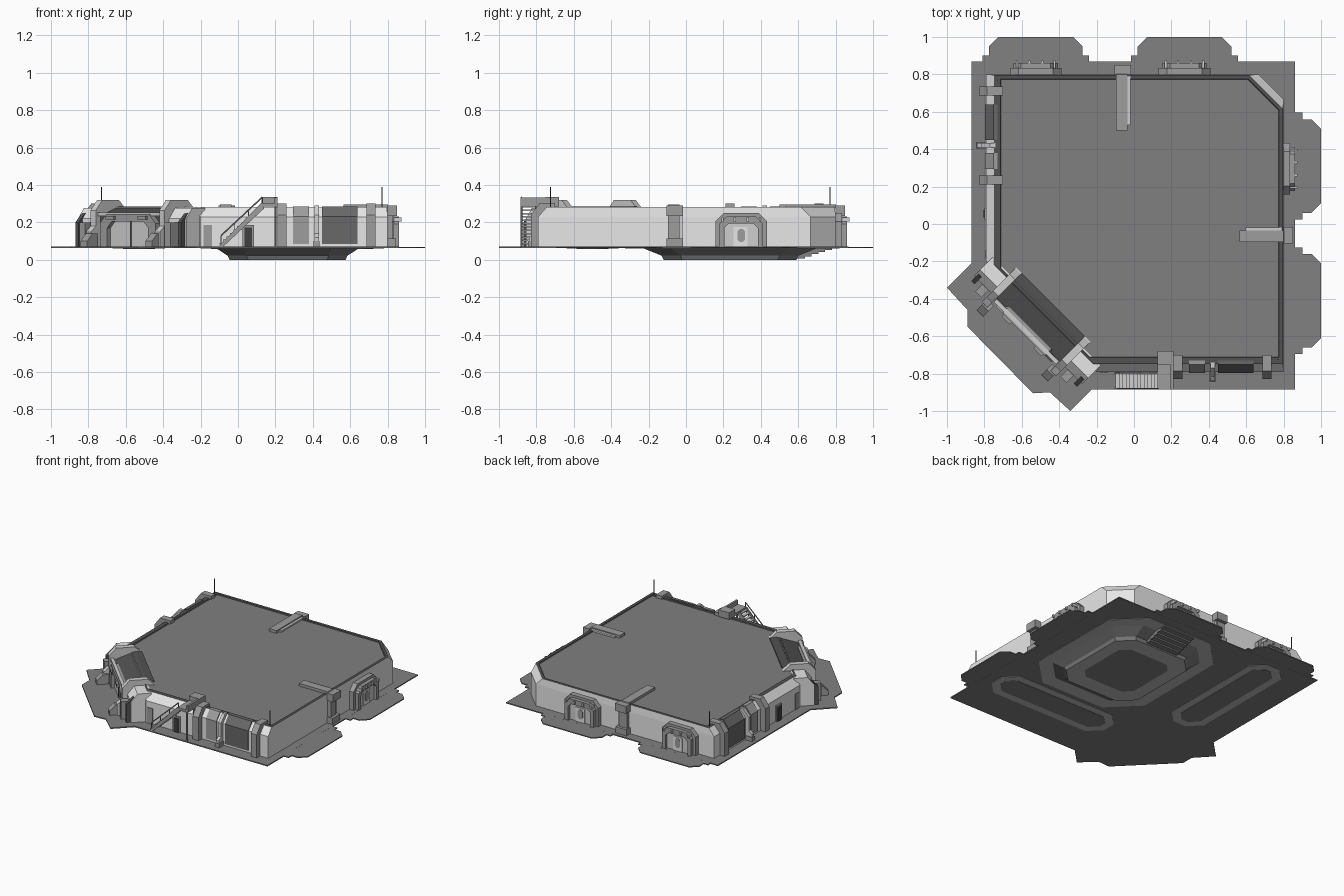
import bpy, bmesh, math
from mathutils import Matrix, Vector

if "Cube" in bpy.data.objects:
    bpy.data.objects.remove(bpy.data.objects["Cube"])


def material(name, v):
    m = bpy.data.materials.new(name)
    m.diffuse_color = (v, v, v, 1)
    m.use_nodes = True
    m.node_tree.nodes["Principled BSDF"].inputs["Base Color"].default_value = m.diffuse_color
    return m


WALL = material("wall light grey", 0.82)
TRIM = material("trim mid grey", 0.34)
PALE = material("pale metal", 0.62)
PLATE = material("ground plate grey", 0.22)
ROOF = material("roof grey", 0.215)
DARK = material("dark rim grey", 0.085)
BLACK = material("dark glass", 0.05)
PANE = material("window grey", 0.14)
LINING = material("floor lining grey", 0.52)


def turn(deg):
    return Matrix.Rotation(math.radians(deg), 4, 'Z')


# Wall frames: local -y points outwards, local x runs along the wall
FRONT, RIGHT, BACK, LEFT, GATE = (turn(a) for a in (0, 90, 180, -90, -45))


def finish(name, bm, mats):
    bmesh.ops.recalc_face_normals(bm, faces=bm.faces)
    me = bpy.data.meshes.new(name)
    bm.to_mesh(me)
    bm.free()
    for m in mats:
        me.materials.append(m)
    ob = bpy.data.objects.new(name, me)
    bpy.context.collection.objects.link(ob)
    return ob


def loft(name, rings, mats, M=FRONT):
    """Rings of 3D points; mats: bottom cap, each band, top cap."""
    bm = bmesh.new()
    vs = [[bm.verts.new(M @ Vector(p)) for p in r] for r in rings]
    used = list(dict.fromkeys(mats))
    n = len(rings[0])
    bm.faces.new(vs[0]).material_index = used.index(mats[0])
    for k in range(len(rings) - 1):
        for i in range(n):
            j = (i + 1) % n
            f = bm.faces.new((vs[k][i], vs[k][j], vs[k + 1][j], vs[k + 1][i]))
            f.material_index = used.index(mats[k + 1])
    bm.faces.new(vs[-1]).material_index = used.index(mats[-1])
    return finish(name, bm, used)


def prism(name, pts, axis, lo, hi, mat, M=FRONT):
    put = {'x': lambda p, t: (t, p[0], p[1]),
           'y': lambda p, t: (p[0], t, p[1]),
           'z': lambda p, t: (p[0], p[1], t)}[axis]
    return loft(name, [[put(p, t) for p in pts] for t in (lo, hi)], [mat] * 3, M)


def box(name, x0, x1, y0, y1, z0, z1, mat, M=FRONT):
    return prism(name, [(x0, y0), (x1, y0), (x1, y1), (x0, y1)], 'z', z0, z1, mat, M)


def octo(cx, cy, hx, hy, c):
    q = [(hx, hy - c), (hx - c, hy), (c - hx, hy), (-hx, hy - c),
         (-hx, c - hy), (c - hx, -hy), (hx - c, -hy), (hx, c - hy)]
    return [(cx + x, cy + y) for x, y in q]


def at(pts, z):
    return [(x, y, z) for x, y in pts]


def rod(name, a, b, w, mat, M=FRONT):
    a, b = Vector(a), Vector(b)
    bm = bmesh.new()
    rot = (b - a).to_track_quat('Z', 'Y').to_matrix().to_4x4()
    bmesh.ops.create_cone(bm, cap_ends=True, segments=6, radius1=w, radius2=w,
                          depth=(b - a).length,
                          matrix=M @ Matrix.Translation((a + b) / 2) @ rot)
    return finish(name, bm, [mat])


# Ground plate and aprons
prism("ground_plate", [(-.87, .87), (.86, .87), (.86, -.885), (-.225, -.885), (-.34, -1),
      (-.45, -.90), (-.54, -.905), (-.89, -.55), (-.89, -.46), (-1, -.34), (-.87, -.21)],
      'z', .062, .07, PLATE)
for M, c in ((BACK, .525), (BACK, -.27), (RIGHT, .31), (RIGHT, -.41)):
    half = [(.285, -.85), (.285, -.90), (.25, -.90), (.25, -.95), (.2, -1)]
    pts = [(c + x, y) for x, y in half] + [(c - x, y) for x, y in reversed(half)]
    prism("apron", pts, 'z', .0625, .0698, PLATE, M)


# Main building with sloped upper wall, dark rim and flat roof
def foot(l, r, g, h, z):
    return at([(-l, r), (h - r, r), (r, h - r), (r, -l), (-g, -l), (-l, -g)], z)


loft("main_building", [foot(.79, .80, .20, 1.465, .068), foot(.79, .80, .20, 1.465, .23),
     foot(.745, .796, .22, 1.41, .282), foot(.715, .776, .235, 1.385, .282),
     foot(.71, .772, .237, 1.38, .276)], [WALL, WALL, WALL, DARK, DARK, ROOF])

# Front and left walls share their details, mirrored over the diagonal
for M, s in ((FRONT, 1), (LEFT, -1)):
    def span(name, a, b, prof, mat):
        prism(name, prof, 'x', s * a, s * b, mat, M)
    pil = [(-.83, .07), (-.83, .24), (-.785, .30), (-.70, .30), (-.70, .26), (-.76, .07)]
    for a in (.235, .71):
        span("wall_pilaster", a - .024, a + .024, pil, TRIM)
    pane = [(-.796, .085), (-.796, .232), (-.752, .286), (-.73, .286), (-.73, .085)]
    span("narrow_panel", .295, .38, pane, TRIM)
    span("wide_window", .45, .64, pane, PANE)
    span("wall_fin", .41, .432, [(-.84, .07), (-.84, .12), (-.815, .14), (-.815, .24),
         (-.77, .29), (-.74, .29), (-.74, .07)], PALE)
    span("fin_foot", .405, .437, [(-.845, .07), (-.845, .10), (-.78, .10), (-.78, .07)], TRIM)
    span("small_door_frame", .025, .085, [(-.80, .07), (-.80, .185), (-.78, .185), (-.78, .07)], TRIM)
    span("small_door", .035, .075, [(-.805, .07), (-.805, .172), (-.78, .172), (-.78, .07)], BLACK)
    span("service_hatch", -.185, -.14, [(-.795, .07), (-.795, .185), (-.78, .185), (-.78, .07)], TRIM)

# Buttresses that run from the wall onto the roof
for M, c, s, e in ((RIGHT, -.06, 1, -.565), (BACK, .06, -1, -.50)):
    prism("roof_buttress", [(-.825, .07), (-.825, .25), (-.80, .296), (e, .296),
          (e, .27), (-.78, .27), (-.78, .07)], 'x', c - s * .036, c + s * .025, TRIM, M)
    prism("buttress_strip", [(-.815, .09), (-.815, .25), (-.79, .288), (e - .03, .288),
          (e - .03, .27), (-.78, .27), (-.78, .09)], 'x', c + s * .025, c + s * .042, PALE, M)
    box("buttress_top_block", c - .045, c + .045, -.85, -.80, .235, .29, TRIM, M)
    box("buttress_foot", c - .045, c + .045, -.845, -.78, .07, .115, TRIM, M)


# Side doors
def arch(c, w, h, k):
    return [(c - w, .07), (c - w, h - k), (c - w + k, h), (c + w - k, h), (c + w, h - k), (c + w, .07)]


for M, c in ((RIGHT, .295), (BACK, .525), (BACK, -.27)):
    prism("door_hood", arch(c, .138, .25, .045), 'y', -.835, -.78, TRIM, M)
    out, inn = arch(c, .118, .232, .04), arch(c, .09, .195, .025)
    prism("door_frame", out + inn[::-1], 'y', -.862, -.83, TRIM, M)
    prism("door_panel", arch(c, .095, .20, .025), 'y', -.84, -.80, PALE, M)
    box("door_leaf", c - .04, c + .035, -.846, -.83, .07, .175, WALL, M)
    prism("door_window", octo(c, .13, .02, .035, .013), 'y', -.849, -.84, TRIM, M)
    for x in (-.1, -.035, .035, .1):
        box("hood_lamp", c + x - .006, c + x + .006, -.875, -.83, .205, .225, PALE, M)

# Large corner gate
for s in (-1, 1):
    prism("gate_side_block", [(-.80, .07), (-.80, .22), (-.755, .278), (-.66, .278), (-.66, .07)],
          'x', s * .28, s * .41, WALL, GATE)
    prism("gate_rib", [(-.87, .07), (-.87, .15), (-.835, .18), (-.835, .265), (-.785, .32),
          (-.66, .32), (-.62, .282), (-.6, .27), (-.6, .07)], 'x', s * .24, s * .28, PALE, GATE)
    prism("gate_rib_foot", [(-.92, .07), (-.92, .10), (-.88, .14), (-.84, .14), (-.84, .07)],
          'x', s * .22, s * .27, TRIM, GATE)
    box("gate_outer_post", s * .30, s * .345, -.855, -.79, .07, .20, TRIM, GATE)
    prism("gate_corner_post", [(-.83, .07), (-.83, .2), (-.78, .25), (-.74, .25), (-.74, .07)],
          'x', s * .375, s * .40, DARK, GATE)
prism("gate_sloped_roof", [(-.61, .285), (-.66, .285), (-.80, .235), (-.80, .07), (-.61, .07)],
      'x', -.24, .24, DARK, GATE)
prism("gate_frame", arch(0, .21, .245, .05) + arch(0, .155, .205, .035)[::-1], 'y', -.835, -.785, TRIM, GATE)
prism("gate_door", arch(0, .16, .21, .035), 'y', -.81, -.78, PALE, GATE)
box("gate_door_seam", -.005, .005, -.813, -.79, .07, .205, DARK, GATE)
box("gate_beam", -.235, .235, -.825, -.802, .235, .252, PALE, GATE)
for x in (-.12, .12):
    box("gate_lamp", x - .03, x + .03, -.85, -.82, .215, .235, TRIM, GATE)

# Outside stair with landing and rails
N = 12
for i in range(N):
    x, z = -.10 + .23 * i / N, .082 + .215 * i / N
    box("stair_tread", x, x + .021, -.88, -.80, z, z + .008, PALE)
for y in (-.885, -.803):
    prism("stair_stringer", [(-.105, .07), (-.08, .07), (.14, .275), (.14, .30), (.12, .30)],
          'y', y, y + .008, TRIM)
rod("stair_rail", (-.09, -.88, .13), (.13, -.88, .335), .004, TRIM)
for t in (0, .33, .67, 1):
    x, z = -.09 + .22 * t, .08 + .205 * t
    rod("rail_post", (x, -.88, z), (x, -.88, z + .05), .003, TRIM)
box("stair_landing", .125, .21, -.885, -.68, .285, .302, TRIM)
box("landing_parapet", .125, .21, -.75, -.68, .30, .335, TRIM)
box("landing_guard", .195, .21, -.885, -.74, .30, .333, TRIM)
for y in (-.88, -.80):
    rod("landing_post", (.2, y, .07), (.2, y, .29), .006, TRIM)

# Antennas
for x, y in ((-.73, .77), (.77, -.725)):
    rod("antenna", (x, y, .25), (x, y, .39), .003, DARK)

# Sunken lower level below the plate, with its stair
cx, cy = .265, .235
loft("lower_level", [at(octo(cx, cy, .215, .235, .06), 0), at(octo(cx, cy, .31, .355, .1), 0),
     at(octo(cx, cy, .32, .365, .1), .022), at(octo(cx, cy, .385, .47, .15), .064)],
     [PLATE, LINING, PLATE, PLATE, PLATE])
for i in range(5):
    y = .60 + .036 * i
    box("lower_stair", .13, .39, y - .03, y + .036, .008 + .011 * i, .064, PLATE)

# Painted outlines on the underside
for name, x, y, hx, hy, c, w in (("pit_outline", cx, cy, .46, .56, .2, 0),
                                 ("long_strip_front", .29, -.50, .49, .14, .09, .055),
                                 ("long_strip_left", -.53, .33, .14, .49, .09, .055)):
    prism(name, octo(x, y, hx, hy, c), 'z', .0595, .063, LINING)
    if w:
        prism(name + "_core", octo(x, y, hx - w, hy - w, c - .03), 'z', .0575, .062, PLATE)
